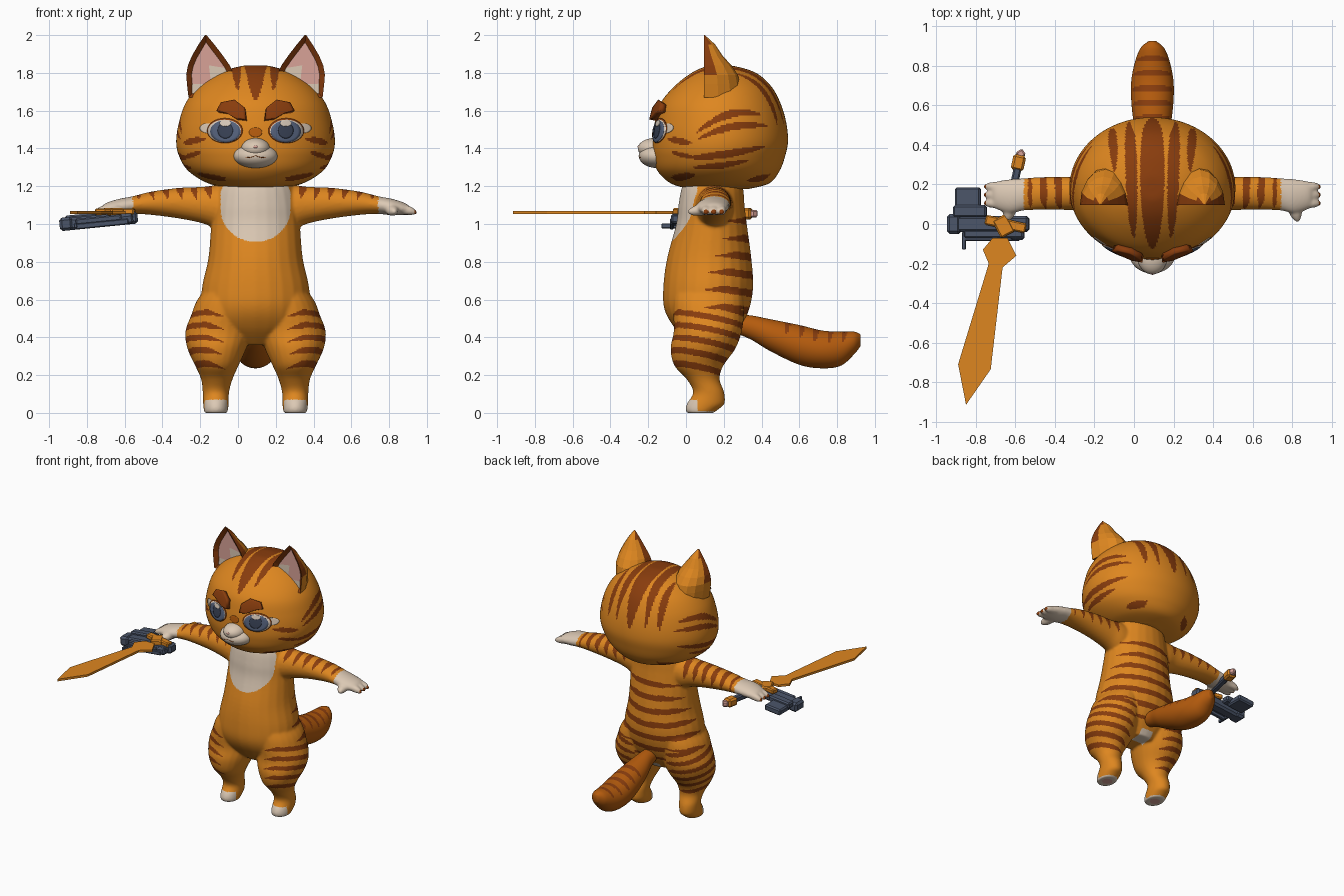
import bpy, bmesh, math
from mathutils import Vector, Matrix
from mathutils.bvhtree import BVHTree

if "Cube" in bpy.data.objects:
    bpy.data.objects.remove(bpy.data.objects["Cube"])

CX = 0.093  # body centre line
COLORS = {
    "orange fur": (.73, .24, .014), "dark stripe": (.25, .046, .004), "rust fur": (.46, .105, .004),
    "cream fur": (.71, .58, .455), "pink skin": (.69, .36, .31), "gun grey": (.07, .09, .14),
    "iris blue": (.09, .12, .2), "pupil dark": (.04, .053, .09), "eye white": (.70, .6, .5)}
FUR, STRIPE, RUST, CREAM, PINK, GREY, IRIS, DARK, WHITE = COLORS
for label, rgb in COLORS.items():
    m = bpy.data.materials.new(label)
    m.use_nodes = True
    m.diffuse_color = (*rgb, 1)
    m.node_tree.nodes["Principled BSDF"].inputs["Base Color"].default_value = (*rgb, 1)


def paint(mesh, rule):
    """Give each face the material named by rule(centre, normal)."""
    slots = []
    for p in mesh.polygons:
        label = rule(p.center, p.normal) if callable(rule) else rule
        if label not in slots:
            slots.append(label)
            mesh.materials.append(bpy.data.materials[label])
        p.material_index = slots.index(label)


def finish(name, bm, rule, smooth=True, x=CX):
    bmesh.ops.recalc_face_normals(bm, faces=bm.faces)
    mesh = bpy.data.meshes.new(name)
    bm.to_mesh(mesh)
    bm.free()
    ob = bpy.data.objects.new(name, mesh)
    ob.location.x = x
    bpy.context.collection.objects.link(ob)
    if smooth:
        mesh.shade_smooth()
    if rule:
        paint(mesh, rule)
    return ob


def loft(bm, rows, axis, s=1, segs=24, steps=5):
    """Smooth tube through rows of (x, y, z, radius, radius); s=-1 mirrors it."""
    rings, n = [], len(rows) - 1
    for i in range(n * steps + 1):
        j = min(i // steps, n - 1)
        t = i / steps - j
        a, b, c, d = (rows[max(0, min(n, j + k))] for k in (-1, 0, 1, 2))
        x, y, z, ra, rb = (q + t / 2 * (r - p + t * (2 * p - 5 * q + 4 * r - w + t * (3 * (q - r) + w - p)))
                           for p, q, r, w in zip(a, b, c, d))
        ring = []
        for k in range(segs):
            u = max(ra, .002) * math.cos(math.tau * k / segs)
            v = max(rb, .002) * math.sin(math.tau * k / segs)
            o = {"z": (u, v, 0), "x": (0, u, v), "y": (u, 0, v)}[axis]
            ring.append(bm.verts.new((s * (x + o[0]), y + o[1], z + o[2])))
        rings.append(ring)
    for a, b in zip(rings, rings[1:]):
        for k in range(segs):
            bm.faces.new((a[k - 1], a[k], b[k], b[k - 1]))
    bm.faces.new(rings[0])
    bm.faces.new(rings[-1])


def lens(a, b, a0, b0, a1, b1, w, bend=0):
    """True inside a tapered stripe running from (a0, b0) to (a1, b1)."""
    t = (a - a0) / (a1 - a0)
    if not 0 < t < 1:
        return False
    arc = math.sin(math.pi * t)
    return abs(b - b0 - t * (b1 - b0) - bend * arc) < w * arc ** .6


def clamp(v):
    return max(0, min(1, v))


def band(v, period, width):
    return (v / period) % 1 < width


# --- body: torso, legs, arms and hands fused into one skin
def body_color(c, n):
    u, y, z = abs(c.x), c.y, c.z
    if u > .65:
        return STRIPE if u > .842 else CREAM
    if z < .008:  # soles with pads
        return PINK if math.hypot(u - .21, y - .08) < .035 else CREAM
    if z < .07 and y < .06:
        return CREAM
    if u < .05 and z < .4 and y > .14:
        return CREAM
    drop = clamp((1.08 - z) / .175)
    if z > .905 and y < .06 and u < .185 * math.sqrt(1 - drop ** 2):
        return CREAM
    dark = False
    if z > .93 and u > .22:
        dark = u < .63 and band(u - .24 + .1 * (z - 1.1), .075, .48 * clamp((z - 1.11 + .3 * (y - .12)) / .06))
    elif z < .55 and u > .13:
        dark = z > .2 and band(z + .2 * y - .12 * u, .068, .48 * clamp((u - .15 + .2 * y) / .09))
    elif z > .45:
        v = z + .15 * y
        front = .14 + .06 * math.sin(7 * math.floor(v / .095))
        dark = z < 1.08 and band(v, .095, .42 * clamp((y - front) / .12))
    return STRIPE if dark else FUR


bm = bmesh.new()
loft(bm, [(0, .13, .36, .12, .10), (0, .115, .45, .26, .175), (0, .11, .55, .287, .225),
          (0, .118, .67, .283, .238), (0, .123, .82, .25, .223), (0, .135, 1, .235, .187),
          (0, .135, 1.1, .225, .175), (0, .14, 1.2, .2, .16), (0, .14, 1.27, .14, .12)], "z")
for s in (-1, 1):
    loft(bm, [(.13, .12, .7, .1, .17), (.165, .12, .6, .143, .185), (.18, .12, .52, .16, .187),
              (.195, .115, .43, .177, .18),
              (.205, .09, .34, .156, .172), (.205, .068, .25, .115, .13), (.205, .09, .18, .084, .088),
              (.21, .12, .11, .07, .082), (.21, .105, .05, .068, .1), (.21, .085, .02, .065, .088),
              (.21, .075, -.001, .06, .07)], "z", s)
    loft(bm, [(.1, .15, 1.09, .1, .12), (.2, .15, 1.09, .1, .117), (.28, .15, 1.1, .09, .097),
              (.4, .155, 1.11, .085, .082), (.55, .155, 1.11, .083, .062), (.65, .15, 1.1, .082, .047),
              (.72, .14, 1.09, .087, .044), (.79, .145, 1.08, .07, .032), (.815, .145, 1.07, .05, .02)], "x", s)
    for y in (.105, .147, .189):  # fingers
        loft(bm, [(.76, y, 1.08, .026, .026), (.82, y, 1.07, .023, .024), (.856, y, 1.06, .008, .008)], "x", s)
    loft(bm, [(.72, .12, 1.08, .035, .03), (.725, .05, 1.07, .032, .028), (.735, .01, 1.065, .01, .01)], "y", s)
body = finish("body", bm, None)
remesh = body.modifiers.new("Fuse", "REMESH")
remesh.mode, remesh.voxel_size = "VOXEL", .0065
relax = body.modifiers.new("Relax", "SMOOTH")
relax.factor, relax.iterations = .5, 16
fused = bpy.data.meshes.new_from_object(body.evaluated_get(bpy.context.evaluated_depsgraph_get()))
body.modifiers.clear()
body.data = fused
fused.materials.clear()
fused.shade_smooth()
paint(fused, body_color)

# --- tail
bm = bmesh.new()
loft(bm, [(0, .27, .47, .05, .05), (0, .35, .45, .06, .065), (0, .45, .41, .085, .085), (0, .6, .36, .105, .105),
          (0, .72, .336, .107, .1), (0, .82, .34, .088, .09), (0, .89, .37, .06, .06),
          (0, .925, .385, .02, .03)], "y", steps=14, segs=48)
finish("tail", bm, lambda c, n: STRIPE if n.z > .35 and .5 < c.y < .88 and band(c.y, .075, .42 * n.z) else RUST)


# --- head
def head_color(c, n):
    u, y, z = abs(c.x), c.y, c.z
    a = math.atan2(z - 1.45, .18 - y)  # sweep from face over the crown to the nape
    crown = ((.58, 0, 3, 0, .062), (.8, .095, 2.9, .12, .03), (1.8, .19, 2.9, .21, .022))
    sides = ((.05, 1.48, .40, 1.58, .022, .05), (.06, 1.45, .43, 1.52, .02, .03), (.0, 1.35, .42, 1.41, .02, -.01),
             (.03, 1.30, .34, 1.34, .016, -.01), (-.1, 1.45, .03, 1.43, .018, 0), (-.08, 1.38, .05, 1.35, .013, 0),
             (-.09, 1.24, .05, 1.26, .02, 0), (.32, 1.23, .5, 1.26, .016, 0))
    if z > 1.45 and any(lens(a, u, *k) for k in crown):
        return STRIPE
    return STRIPE if u > .16 and any(lens(y, z, *k) for k in sides) else FUR


bm = bmesh.new()
profile = [(1.185, .12, .02, .33), (1.215, .25, -.08, .44), (1.28, .355, -.15, .495), (1.36, .405, -.175, .525),
           (1.44, .42, -.178, .54), (1.54, .405, -.165, .53), (1.64, .37, -.135, .5), (1.73, .3, -.06, .45),
           (1.8, .195, .03, .37), (1.835, .08, .11, .26), (1.84, .01, .17, .19)]
loft(bm, [(0, (f + b) / 2, z, w, (b - f) / 2) for z, w, f, b in profile], "z", segs=224, steps=12)
skull = BVHTree.FromBMesh(bm)
finish("head", bm, head_color)


def plate(name, outline, color, lift, thick=.003):
    """Thin plate that follows the face, from an outline in x and z."""
    bm = bmesh.new()
    mid = sum((Vector(p) for p in outline), Vector((0, 0))) / len(outline)

    def on_face(p):
        hit = skull.ray_cast(Vector((p.x, -1, p.y)), Vector((0, 1, 0)))[0]
        return bm.verts.new((p.x, hit.y - lift, p.y))
    rings = [[on_face(mid.lerp(Vector(p), k / 5)) for p in outline] for k in range(1, 6)]
    hub = on_face(mid)
    for k in range(len(outline)):
        bm.faces.new((hub, rings[0][k - 1], rings[0][k]))
        for a, b in zip(rings, rings[1:]):
            bm.faces.new((a[k - 1], b[k - 1], b[k], a[k]))
    ob = finish(name, bm, color)
    solid = ob.modifiers.new("Thickness", "SOLIDIFY")
    solid.thickness, solid.offset = thick, 0


def oval(x, z, rx, rz, n=32):
    return [(x + rx * math.cos(math.tau * k / n), z + rz * math.sin(math.tau * k / n)) for k in range(n)]


BROW = [(.2, 1.595), (.177, 1.637), (.108, 1.65), (.055, 1.61), (.048, 1.55), (.1, 1.555), (.15, 1.585)]
plate("nose_patch", oval(0, 1.485, .035, .025), RUST, .003)
for s, side in ((-1, "right"), (1, "left")):
    plate(side + "_cheek_patch", oval(s * .25, 1.507, .045, .026), CREAM, .003)
    plate(side + "_eye_rim", oval(s * .162, 1.494, .094, .066), STRIPE, .005)
    plate(side + "_eye_white", oval(s * .164, 1.492, .088, .06), WHITE, .007)
    plate(side + "_iris", oval(s * .16, 1.49, .08, .058), IRIS, .009)
    plate(side + "_pupil", oval(s * .16, 1.495, .04, .042), DARK, .011)
    plate(side + "_eye_glint", oval(s * .16, 1.533, .03, .016), WHITE, .013)
    plate(side + "_brow", [(s * x, z) for x, z in BROW], STRIPE, .018, .035)

    # ears: D-shaped cross-sections with the front sunk in, its seam splitting tuft from skin
    bm = bmesh.new()
    rings = []
    for z, inner, outer, depth in ((1.67, .1, .355, .2), (1.74, .108, .363, .19), (1.79, .115, .367, .18),
                                   (1.84, .137, .358, .145), (1.89, .172, .337, .1),
                                   (1.95, .218, .302, .06), (2, .26, .268, .005)):
        mid, half = (inner + outer) / 2, (outer - inner) / 2
        ring = [bm.verts.new((s * (mid + half * math.cos(math.pi * k / 8)),
                              .095 + depth * math.sin(math.pi * k / 8), z)) for k in range(9)]
        rings.append(ring + [bm.verts.new((s * mid, .095, z))])
    front = []
    for a, b in zip(rings, rings[1:]):
        for k in range(10):
            f = bm.faces.new((a[k - 1], a[k], b[k], b[k - 1]))
            if k in (0, 9):
                front.append(f)
    bm.faces.new(rings[-1])
    bm.faces.new(rings[0])
    bmesh.ops.recalc_face_normals(bm, faces=bm.faces)
    bmesh.ops.inset_region(bm, faces=front, thickness=.028, depth=-.025)
    inside = [f.calc_center_median() for f in front]

    def ear_color(c, n, inside=inside):
        if any((c - p).length < .001 for p in inside):
            return CREAM if c.z < (1.83 if abs(c.x) < .24 else 1.74) else PINK
        return STRIPE if n.y < (.35 if c.z > 1.8 else .05) else FUR
    finish(side + "_ear", bm, ear_color, smooth=False)


def ball(name, center, radii, color):
    bm = bmesh.new()
    shape = Matrix.Translation(center) @ Matrix.Diagonal((*radii, 1))
    bmesh.ops.create_uvsphere(bm, u_segments=32, v_segments=18, radius=1, matrix=shape)
    finish(name, bm, color)


# --- muzzle
ball("muzzle", (0, -.15, 1.36), (.117, .1, .064), CREAM)
ball("nose_bridge", (0, -.165, 1.4), (.076, .09, .055), CREAM)
ball("nose", (0, -.247, 1.408), (.014, .01, .008), PINK)
for s, side in ((-1, "right"), (1, "left")):
    bm = bmesh.new()
    loft(bm, [(.0, -.249, 1.362, .002, .002), (.035, -.244, 1.352, .002, .002),
              (.075, -.224, 1.358, .002, .002)], "x", s, segs=8)
    finish(side + "_mouth_line", bm, STRIPE)


# --- sword
def box(name, center, size, color, turn=0, tilt=0):
    bm = bmesh.new()
    pose = Matrix.Translation(center) @ Matrix.Rotation(turn, 4, "Z") @ Matrix.Rotation(tilt, 4, "Y")
    bmesh.ops.create_cube(bm, size=1, matrix=pose @ Matrix.Diagonal((*size, 1)))
    bmesh.ops.bevel(bm, geom=bm.edges[:], offset=min(size) * .2, segments=1, affect="EDGES")
    finish(name, bm, color, smooth=False, x=0)


bm = bmesh.new()
blade = [(-.85, -.915), (-.725, -.735), (-.665, -.22), (-.595, -.16), (-.64, -.07), (-.715, -.07),
         (-.765, -.13), (-.735, -.2), (-.89, -.71)]
face = bm.faces.new([bm.verts.new((x, y, 1.052)) for x, y in blade])
up = bmesh.ops.extrude_face_region(bm, geom=[face])["geom"]
bmesh.ops.translate(bm, vec=(0, 0, .016), verts=[v for v in up if isinstance(v, bmesh.types.BMVert)])
finish("sword_blade", bm, FUR, smooth=False, x=0)
TURN = -.215
box("sword_guard", (-.65, 0, 1.065), (.21, .05, .035), FUR, TURN)
box("guard_centre", (-.66, -.01, 1.065), (.08, .1, .04), FUR, TURN + .7)
box("sword_grip", (-.62, .14, 1.06), (.04, .3, .04), GREY, TURN)
box("sword_pommel", (-.585, .31, 1.055), (.065, .08, .06), FUR, TURN)
box("pommel_gem", (-.573, .355, 1.055), (.04, .04, .04), PINK, .6)

# --- gun
for name, center, size in (
        ("gun_body", (-.735, 0, 1.015), (.41, .08, .065)), ("gun_rail", (-.71, -.05, 1.025), (.3, .04, .035)),
        ("gun_stock", (-.84, .12, 1.01), (.13, .13, .045)), ("gun_block", (-.83, .065, 1.03), (.17, .06, .045)),
        ("gun_muzzle", (-.91, 0, 1.0), (.07, .1, .07)), ("gun_lower_bar", (-.72, -.075, 1), (.28, .022, .03)),
        ("gun_front_strut", (-.86, -.085, .99), (.018, .09, .025)),
        ("gun_back_strut", (-.59, -.05, 1.025), (.07, .06, .05))):
    box(name, center, size, GREY, tilt=-.1)
